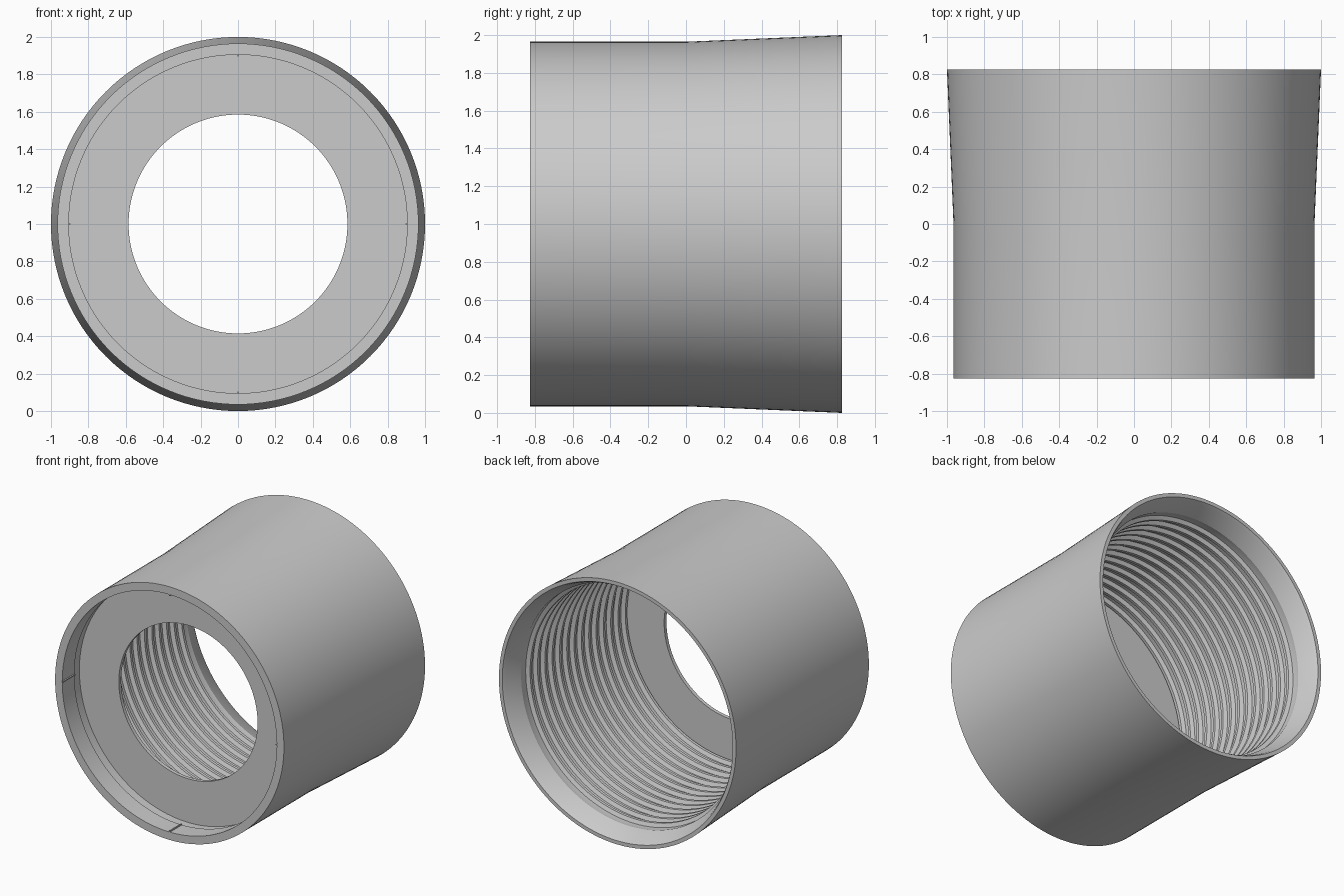
import bpy, bmesh, math
from mathutils import Matrix

cube = bpy.data.objects.get("Cube")
if cube:
    bpy.data.objects.remove(cube, do_unlink=True)

grey = bpy.data.materials.new("plain grey")
grey.use_nodes = True
grey.diffuse_color = (0.6, 0.6, 0.6, 1)
grey.node_tree.nodes["Principled BSDF"].inputs["Base Color"].default_value = (0.6, 0.6, 0.6, 1)

SEGMENTS = 128
CENTRE_Z = 1.0


def finish(name, bm, angle=20):
    bmesh.ops.recalc_face_normals(bm, faces=bm.faces)
    mesh = bpy.data.meshes.new(name)
    bm.to_mesh(mesh)
    bm.free()
    mesh.materials.append(grey)
    obj = bpy.data.objects.new(name, mesh)
    bpy.context.collection.objects.link(obj)
    bpy.ops.object.select_all(action='DESELECT')
    obj.select_set(True)
    bpy.context.view_layer.objects.active = obj
    bpy.ops.object.shade_smooth_by_angle(angle=math.radians(angle))
    return obj


def lathe(name, profile):
    """Turn a closed (radius, y) profile around the lengthwise axis."""
    bm = bmesh.new()
    rings = []
    for i in range(SEGMENTS):
        a = 2 * math.pi * i / SEGMENTS
        rings.append([bm.verts.new((r * math.cos(a), y, CENTRE_Z + r * math.sin(a)))
                      for r, y in profile])
    n = len(profile)
    for i in range(SEGMENTS):
        a, b = rings[i], rings[(i + 1) % SEGMENTS]
        for j in range(n):
            k = (j + 1) % n
            bm.faces.new((a[j], a[k], b[k], b[j]))
    return finish(name, bm)


# Sleeve: straight front half, flared back half, lipped mouth
front, back = -0.825, 0.825
outside = [(0.905, front), (0.965, front), (0.965, 0), (1.0, back)]
mouth = [(0.972, back), (0.96, 0.805), (0.915, 0.68)]

# Ridged inner wall
ridges, start, end = 14, 0.66, -0.575
pitch = (start - end) / ridges
crest, valley = 0.89, 0.918
thread = []
for i in range(ridges):
    y = start - i * pitch
    thread += [(valley, y), (valley, y - pitch * 0.45),
               (crest, y - pitch * 0.6), (crest, y - pitch * 0.85)]
thread.append((valley, end))

# Shallow undercut behind the front recess
undercut = [(0.918, -0.68), (0.905, -0.68)]
lathe("sleeve", outside + mouth + thread + undercut)

# Flat ring plate set back inside the front
lathe("end_plate", [(0.585, -0.60), (0.925, -0.60), (0.925, -0.572), (0.585, -0.572)])

# Four fine ribs along the recess wall
for i in range(4):
    bm = bmesh.new()
    turn = Matrix.Rotation(i * math.pi / 2, 4, 'Y')
    bmesh.ops.create_cube(bm, size=1, matrix=Matrix.Translation((0, 0, CENTRE_Z)) @ turn
                          @ Matrix.Translation((0.903, -0.7525, 0))
                          @ Matrix.Diagonal((0.016, 0.143, 0.008, 1)))
    finish("recess_rib_%d" % (i + 1), bm)
